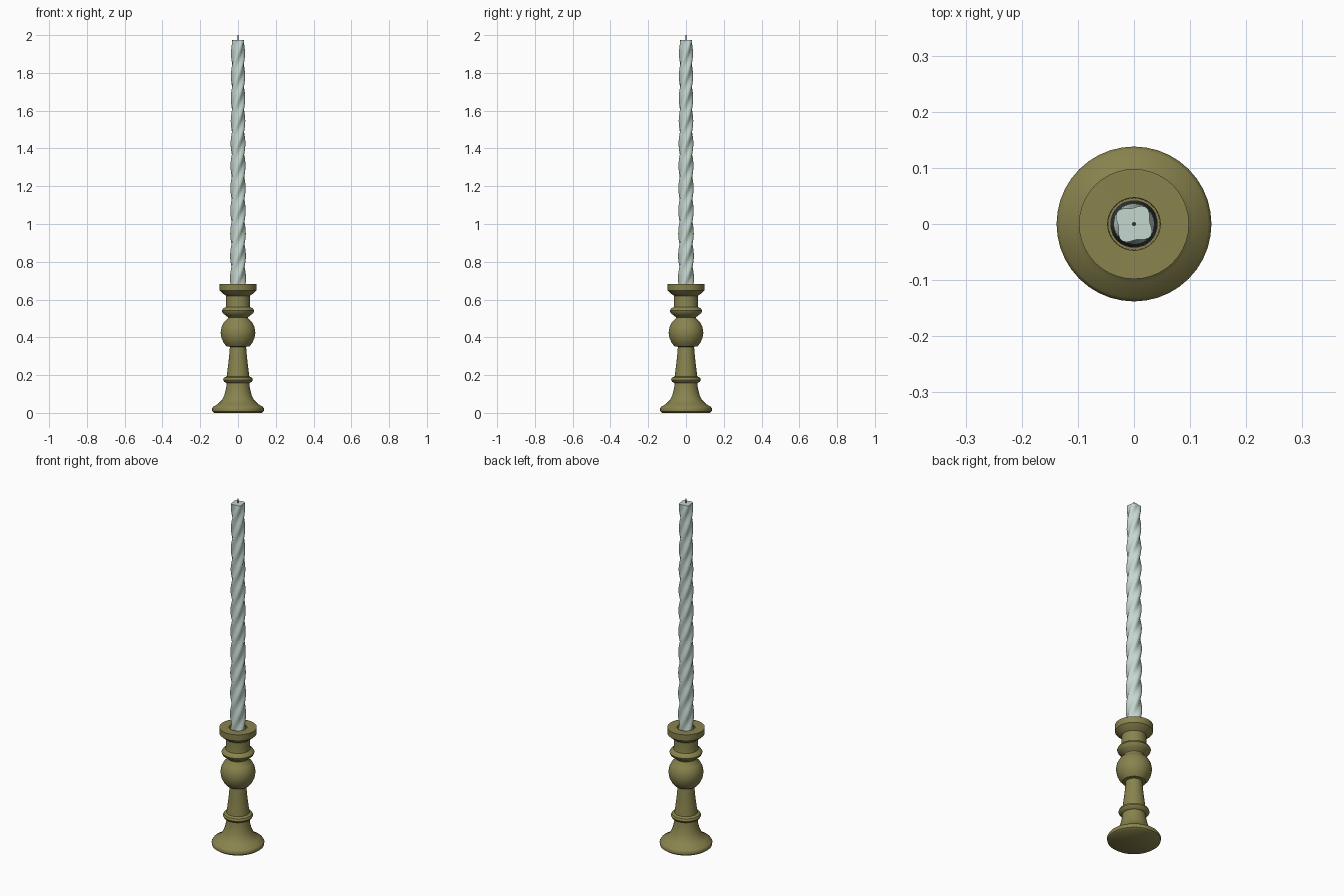
import bpy, bmesh, math

if "Cube" in bpy.data.objects:
    bpy.data.objects.remove(bpy.data.objects["Cube"])


def material(name, color):
    m = bpy.data.materials.new(name)
    m.diffuse_color = (*color, 1)
    m.use_nodes = True
    m.node_tree.nodes["Principled BSDF"].inputs["Base Color"].default_value = m.diffuse_color
    return m


brass = material("olive_brass", (0.25, 0.228, 0.075))
wax = material("pale_green_wax", (0.56, 0.68, 0.62))
black = material("dark_wick", (0.03, 0.035, 0.035))


def loft(name, rings, radius_at, sides, mat):
    """Stack closed rings; radius_at(ring, angle) returns (radius, z)."""
    bm = bmesh.new()
    loops = []
    for ring in rings:
        loop = []
        for i in range(sides):
            a = 2 * math.pi * i / sides
            r, z = radius_at(ring, a)
            loop.append(bm.verts.new((r * math.cos(a), r * math.sin(a), z)))
        loops.append(loop)
    for lo, hi in zip(loops, loops[1:]):
        for i in range(sides):
            j = (i + 1) % sides
            bm.faces.new((lo[i], lo[j], hi[j], hi[i]))
    bm.faces.new(loops[0][::-1])
    bm.faces.new(loops[-1])
    bmesh.ops.recalc_face_normals(bm, faces=bm.faces)
    me = bpy.data.meshes.new(name)
    bm.to_mesh(me)
    bm.free()
    me.materials.append(mat)
    ob = bpy.data.objects.new(name, me)
    bpy.context.collection.objects.link(ob)
    bpy.ops.object.select_all(action='DESELECT')
    ob.select_set(True)
    bpy.context.view_layer.objects.active = ob
    bpy.ops.object.shade_smooth_by_angle(angle=math.radians(40))
    return ob


# Turned candlestick: foot, stem, collar, ball, ring, cup and socket
profile = [
    (0.126, 0.0), (0.136, 0.008), (0.138, 0.022), (0.132, 0.032),
    (0.105, 0.048), (0.085, 0.068), (0.072, 0.095), (0.063, 0.13),
    (0.060, 0.158), (0.074, 0.165), (0.079, 0.175), (0.074, 0.187),
    (0.060, 0.193), (0.054, 0.24), (0.048, 0.29), (0.043, 0.35),
    (0.060, 0.352), (0.074, 0.368), (0.087, 0.395), (0.092, 0.425),
    (0.087, 0.455), (0.074, 0.48), (0.055, 0.498), (0.053, 0.506),
    (0.066, 0.517), (0.082, 0.529), (0.086, 0.541), (0.080, 0.552),
    (0.065, 0.560), (0.063, 0.575), (0.063, 0.620), (0.080, 0.632),
    (0.097, 0.648), (0.098, 0.683), (0.047, 0.682), (0.046, 0.63),
]
loft("candlestick", profile, lambda p, a: p, 40, brass)

# Tapered candle with four twisted lobes
Z0, Z1, STEPS, PITCH = 0.63, 1.975, 110, 0.119


def candle_radius(t, a):
    z = Z0 + (Z1 - Z0) * t
    r = 0.0385 - 0.006 * t
    return r + 0.0042 * math.cos(4 * a - 2 * math.pi * z / PITCH), z


loft("twisted_candle", [i / STEPS for i in range(STEPS + 1)],
     candle_radius, 32, wax)

# Wick
loft("wick", [(0.004, 1.96), (0.003, 2.0)], lambda p, a: p, 8, black)
